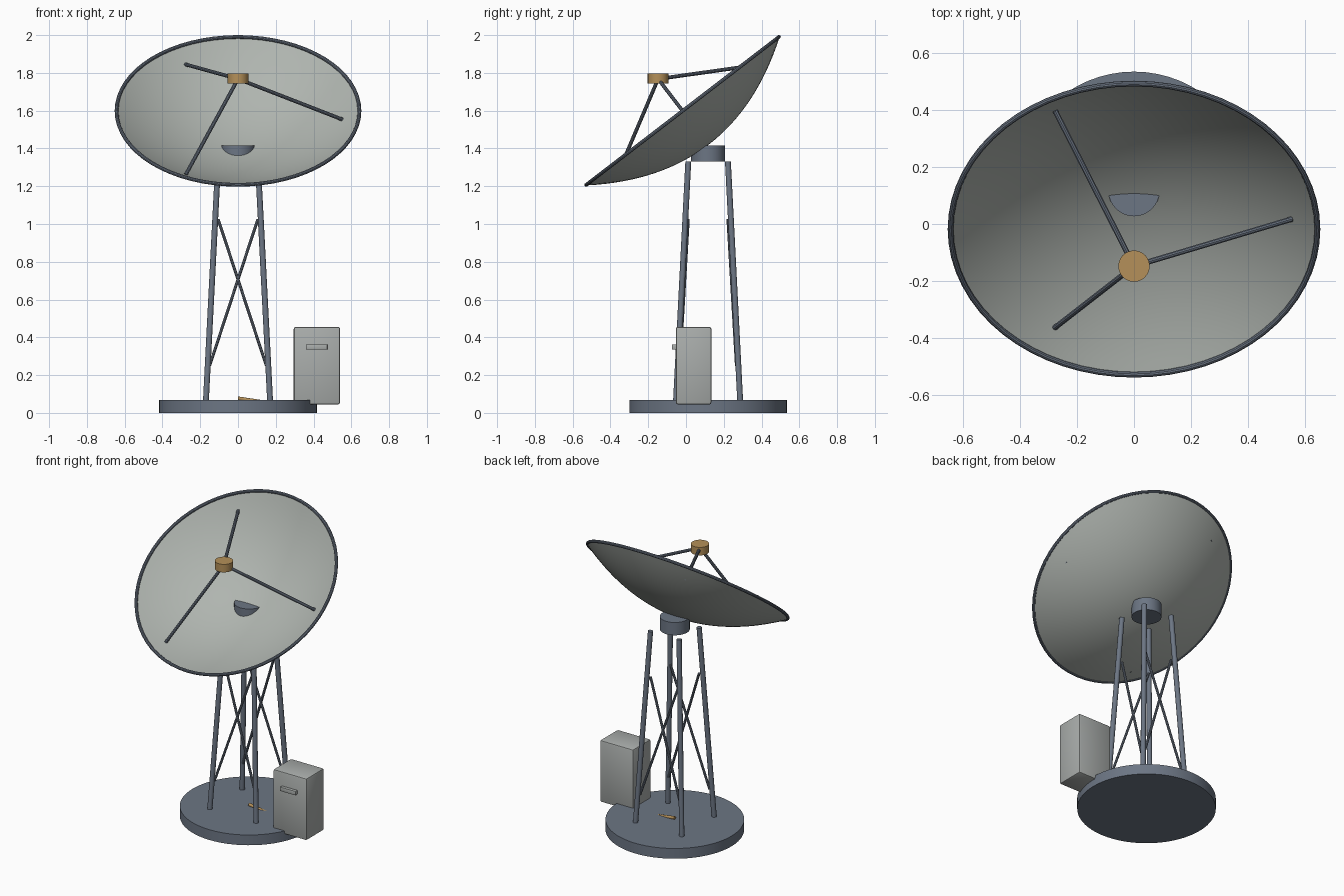
import bpy, bmesh, math
from mathutils import Vector, Matrix

if "Cube" in bpy.data.objects:
    bpy.data.objects.remove(bpy.data.objects["Cube"])


def material(name, rgb):
    m = bpy.data.materials.new(name)
    m.diffuse_color = (*rgb, 1)
    m.use_nodes = True
    m.node_tree.nodes["Principled BSDF"].inputs["Base Color"].default_value = m.diffuse_color
    return m


STEEL = material("blue_grey_steel", (0.15, 0.18, 0.23))
PALE = material("pale_grey_paint", (0.43, 0.46, 0.43))
CABINET = material("cabinet_grey", (0.40, 0.42, 0.41))
OCHRE = material("ochre", (0.46, 0.28, 0.10))


def finish(bm, name, mat, smooth=True):
    bmesh.ops.recalc_face_normals(bm, faces=bm.faces)
    me = bpy.data.meshes.new(name)
    bm.to_mesh(me)
    bm.free()
    ob = bpy.data.objects.new(name, me)
    bpy.context.collection.objects.link(ob)
    me.materials.append(mat)
    if smooth:
        bpy.ops.object.select_all(action='DESELECT')
        ob.select_set(True)
        bpy.context.view_layer.objects.active = ob
        bpy.ops.object.shade_smooth_by_angle(angle=math.radians(35))
    return ob


def rod(name, a, b, radius, mat, sides=12):
    """Cylinder between two points."""
    a, b = Vector(a), Vector(b)
    d = b - a
    mtx = Matrix.Translation((a + b) / 2) @ d.to_track_quat('Z', 'Y').to_matrix().to_4x4()
    bm = bmesh.new()
    bmesh.ops.create_cone(bm, cap_ends=True, segments=sides, radius1=radius,
                          radius2=radius, depth=d.length, matrix=mtx)
    return finish(bm, name, mat)


def box(name, lo, hi, mat, bevel=0.0):
    lo, hi = Vector(lo), Vector(hi)
    bm = bmesh.new()
    bmesh.ops.create_cube(bm, size=1, matrix=Matrix.Translation((lo + hi) / 2)
                          @ Matrix.Diagonal((*(hi - lo), 1)))
    if bevel:
        bmesh.ops.bevel(bm, geom=bm.edges[:], offset=bevel, segments=2,
                        profile=0.5, affect='EDGES')
    return finish(bm, name, mat)


def lathe(name, profile, mat, matrix, steps=64, closed=False):
    """Spin a (radius, height) profile around the local z axis."""
    bm = bmesh.new()
    vs = [bm.verts.new((r, 0, z)) for r, z in profile]
    pairs = list(zip(vs, vs[1:])) + ([(vs[-1], vs[0])] if closed else [])
    edges = [bm.edges.new(p) for p in pairs]
    bmesh.ops.spin(bm, geom=vs + edges, cent=(0, 0, 0), axis=(0, 0, 1),
                   angle=math.tau, steps=steps, use_duplicate=False)
    bmesh.ops.remove_doubles(bm, verts=bm.verts, dist=1e-5)
    bm.transform(matrix)
    return finish(bm, name, mat)


CY = 0.117  # tower axis

# Base and tower head
rod("base_plinth", (0, CY, 0), (0, CY, 0.068), 0.417, STEEL, 64)
rod("tower_head", (0, CY, 1.33), (0, CY, 1.415), 0.09, STEEL, 32)

# Four leaning legs, crossed braces on the front and back faces
for sy, side in ((-1, "front"), (1, "back")):
    for sx, hand in ((-1, "left"), (1, "right")):
        rod(f"{side}_{hand}_leg", (sx * 0.17, CY + sy * 0.17, 0.06),
            (sx * 0.105, CY + sy * 0.105, 1.33), 0.016, STEEL)
        rod(f"{side}_{hand}_brace", (sx * 0.15, CY + sy * 0.15, 0.25),
            (-sx * 0.105, CY + sy * 0.105, 1.025), 0.008, STEEL, 8)

# Tilted dish frame: local z points out of the bowl, origin at the rim centre
R, DEPTH = 0.643, 0.222
dish = Matrix.Translation((0, -0.018, 1.599)) @ Matrix.Rotation(math.radians(37.5), 4, 'X')


def bowl(r):
    return -DEPTH * (1 - (r / R) ** 2)


# Paraboloid bowl with a thin wall, and its tubular rim
radii = [R * i / 16 for i in range(17)]
inner = [(r, bowl(r)) for r in radii]
outer = [(r, bowl(r) - 0.004) for r in reversed(radii)]
lathe("dish_bowl", inner + outer, PALE, dish)
ring = [(R + 0.01 * math.cos(a), 0.01 * math.sin(a))
        for a in (math.tau * i / 10 for i in range(10))]
lathe("dish_rim", ring, STEEL, dish, closed=True)

# Feed horn held by three struts
feed = dish @ Vector((0, 0, 0.213))
rod("feed_horn", feed - Vector((0, 0, 0.025)), feed + Vector((0, 0, 0.028)), 0.055, OCHRE, 24)
for i in range(3):
    a = math.tau * i / 3
    foot = dish @ Vector((0.553 * math.cos(a), 0.553 * math.sin(a), bowl(0.553)))
    rod(f"feed_strut_{i + 1}", feed, foot, 0.01, STEEL, 10)

# Equipment cabinet with handle, and the cable running to it
box("cabinet", (0.295, -0.054, 0.045), (0.54, 0.134, 0.455), CABINET, 0.01)
box("cabinet_handle", (0.36, -0.074, 0.335), (0.473, -0.05, 0.362), CABINET, 0.002)
rod("cable", (0, CY, 0.077), (0.29, CY, 0.033), 0.01, OCHRE)
